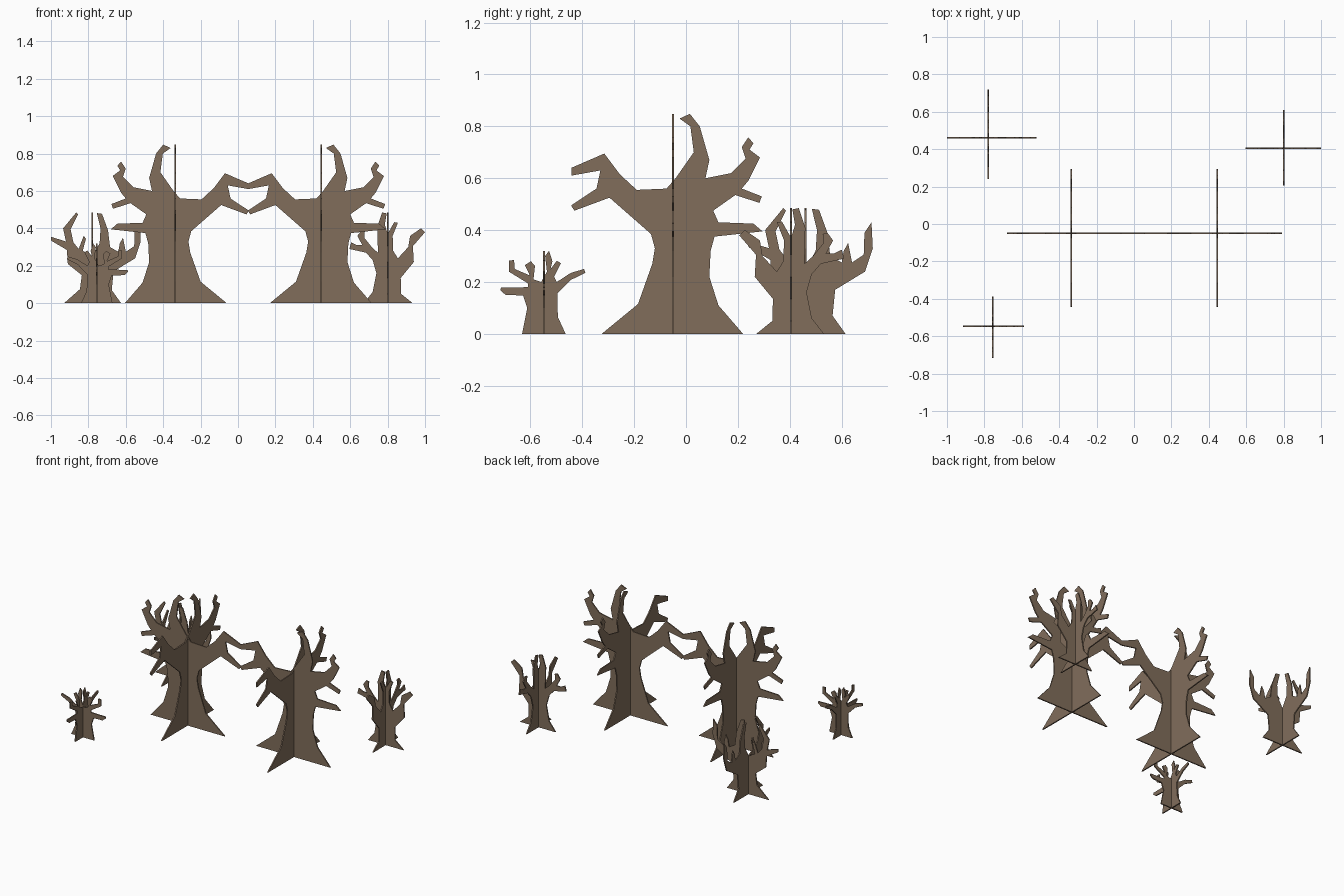
import bpy, bmesh
from mathutils import Vector

bark = bpy.data.materials.new("bark_brown")
bark.diffuse_color = (0.22, 0.155, 0.105, 1)
THICK = 0.008

# Silhouettes: (distance from trunk axis, height)
BIG = [(-.275, 0), (-.135, .115), (-.08, .27), (-.07, .33), (-.085, .385), (-.245, .525),
       (-.38, .475), (-.393, .495), (-.295, .56), (-.28, .63), (-.392, .61), (-.392, .64),
       (-.265, .695), (-.205, .615), (-.14, .555), (-.025, .56), (.01, .60), (.08, .70),
       (.067, .80), (.025, .83), (.065, .848), (.103, .80), (.14, .67), (.125, .60),
       (.225, .62), (.28, .675), (.265, .72), (.29, .757), (.31, .735), (.295, .71), (.335, .68),
       (.29, .59), (.265, .56), (.342, .53), (.333, .505), (.24, .535), (.155, .475),
       (.175, .43), (.31, .425), (.345, .395), (.16, .375), (.145, .32), (.14, .22),
       (.175, .11), (.27, 0)]
WIDE = [(-.15, 0), (-.065, .075), (-.055, .15), (-.13, .21), (-.135, .285), (-.22, .335),
        (-.22, .355), (-.14, .33), (-.155, .40), (-.085, .485), (-.075, .475), (-.115, .395),
        (-.10, .325), (-.072, .29), (-.045, .36), (-.033, .345), (-.05, .28), (0, .25),
        (.04, .32), (.045, .40), (.025, .482), (.053, .478), (.085, .39), (.096, .30),
        (.14, .275), (.148, .32), (.165, .35), (.175, .30), (.18, .275), (.225, .305),
        (.228, .39), (.255, .43), (.26, .33), (.23, .24), (.115, .17), (.105, .07), (.155, 0)]
MIDDLE = [(-.134, 0), (-.072, .05), (-.07, .135), (-.14, .22), (-.135, .305), (-.2, .38),
          (-.178, .40), (-.12, .36), (-.11, .30), (-.055, .24), (-.03, .28), (-.027, .36),
          (-.055, .43), (-.035, .433), (0, .37), (.015, .42), (.005, .48), (.03, .485),
          (.055, .41), (.052, .27), (.085, .30), (.125, .35), (.122, .385), (.14, .39),
          (.162, .36), (.135, .31), (.165, .31), (.195, .325), (.205, .29), (.115, .27),
          (.08, .23), (.06, .16), (.08, .06), (.127, 0)]
SMALL = [(-.084, 0), (-.064, .10), (-.08, .148), (-.147, .15), (-.168, .168), (-.165, .178),
         (-.062, .18), (-.062, .195), (-.135, .24), (-.135, .282), (-.115, .285),
         (-.112, .25), (-.054, .225), (-.073, .265), (-.05, .28), (-.034, .262),
         (-.04, .21), (-.01, .20), (.012, .24), (.005, .30), (.02, .32), (.033, .28),
         (.026, .25), (.05, .282), (.066, .272), (.04, .22), (.05, .20), (.104, .235),
         (.155, .25), (.16, .235), (.104, .208), (.052, .155), (.054, .065), (.084, 0)]


def plate(name, pts, origin, axis):
    """Flat cut-out standing in the plane of axis and z."""
    a = Vector(axis)
    n = Vector((-a.y, a.x, 0)) * THICK
    o = Vector(origin) - n / 2
    bm = bmesh.new()
    face = bm.faces.new([bm.verts.new(o + a * u + Vector((0, 0, z))) for u, z in pts])
    res = bmesh.ops.extrude_face_region(bm, geom=[face], use_keep_orig=True)
    bmesh.ops.translate(bm, vec=n, verts=[v for v in res["geom"] if isinstance(v, bmesh.types.BMVert)])
    bmesh.ops.recalc_face_normals(bm, faces=bm.faces)
    me = bpy.data.meshes.new(name)
    bm.to_mesh(me)
    bm.free()
    me.materials.append(bark)
    bpy.context.collection.objects.link(bpy.data.objects.new(name, me))


# Each tree is two crossed plates; the sign mirrors the sideways plate
for name, pts, x, y, sign in [
        ("left_big_tree", BIG, -.335, -.05, -1),
        ("right_big_tree", BIG, .445, -.05, 1),
        ("back_left_tree", WIDE, -.78, .46, 1),
        ("back_right_tree", MIDDLE, .80, .405, -1),
        ("front_small_tree", SMALL, -.755, -.548, -1)]:
    plate(name + "_side_plate", pts, (x, y, 0), (sign, 0, 0))
    plate(name + "_depth_plate", pts, (x, y, 0), (0, 1, 0))
